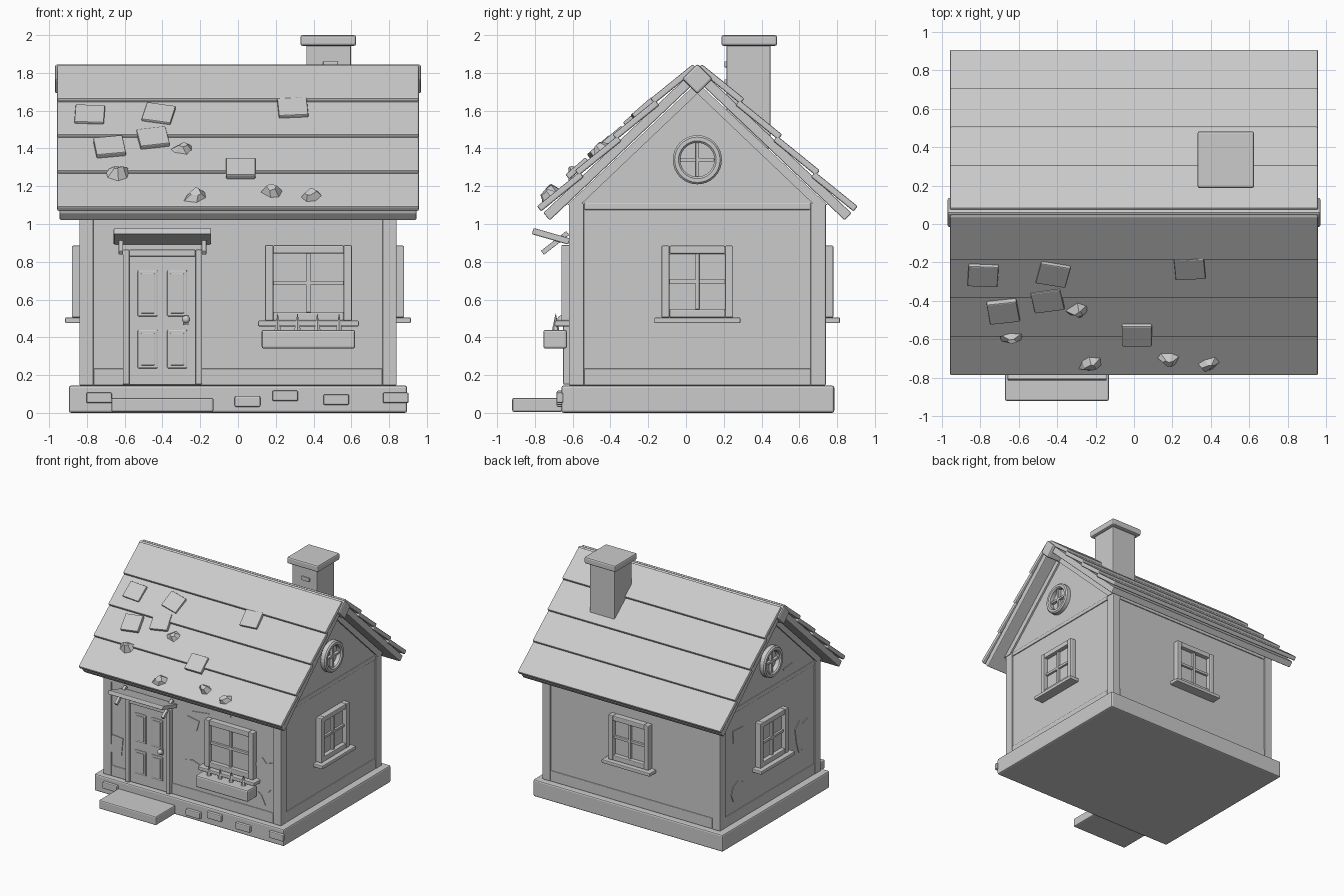
import bpy, bmesh, random
from math import radians, cos, sin, pi
from mathutils import Matrix

if "Cube" in bpy.data.objects:
    bpy.data.objects.remove(bpy.data.objects["Cube"])

random.seed(4)
I = Matrix.Identity(4)
T = lambda x, y, z: Matrix.Translation((x, y, z))
R = lambda a, ax: Matrix.Rotation(radians(a), 4, ax)
CY = 0.06                                   # house centre in y


def finish(name, bm, M=I, bevel=0.0, smooth=False):
    bm.transform(M)
    bmesh.ops.recalc_face_normals(bm, faces=bm.faces)
    me = bpy.data.meshes.new(name)
    bm.to_mesh(me)
    bm.free()
    ob = bpy.data.objects.new(name, me)
    bpy.context.collection.objects.link(ob)
    if smooth:
        me.shade_smooth()
    if bevel:
        m = ob.modifiers.new("Bevel", 'BEVEL')
        m.width, m.segments = bevel, 2
    return ob


def box(name, x, y, z, M=I, bevel=0.006):
    bm = bmesh.new()
    bmesh.ops.create_cube(bm, size=1)
    S = Matrix.Diagonal((x[1] - x[0], y[1] - y[0], z[1] - z[0], 1))
    bm.transform(T(sum(x) / 2, sum(y) / 2, sum(z) / 2) @ S)
    return finish(name, bm, M, bevel)


def prism(name, pts, d0, d1, M=I, bevel=0.0):
    """Outline in local x/z, extruded along y from d0 to d1."""
    bm = bmesh.new()
    f = bm.faces.new([bm.verts.new((u, d0, w)) for u, w in pts])
    r = bmesh.ops.extrude_face_region(bm, geom=[f])
    for v in r['geom']:
        if isinstance(v, bmesh.types.BMVert):
            v.co.y = d1
    return finish(name, bm, M, bevel)


def window(name, M, hw, hh, t, sill):
    """Square window; local -y points out of the wall."""
    for s in (-1, 1):
        a, b = sorted((s * hw, s * (hw - t)))
        box(name + "_jamb", (a, b), (-.05, .01), (-hh, hh), M)
        a, b = sorted((s * hh, s * (hh - t)))
        box(name + "_rail", (-hw + t, hw - t), (-.048, .01), (a, b), M)
    box(name + "_glass", (-hw + t, hw - t), (-.012, .01), (-hh + t, hh - t), M, 0)
    box(name + "_mullion", (-.011, .011), (-.032, 0), (-hh + t, hh - t), M, .003)
    box(name + "_crossbar", (-hw + t, hw - t), (-.03, 0), (-.011, .011), M, .003)
    box(name + "_sill", (-sill, sill), (-.085, .01), (-hh - .03, -hh), M)


# Base and doorstep
box("foundation", (-.895, .895), (-.66, .785), (0, .145), bevel=.012)
box("doorstep", (-.67, -.13), (-.92, -.655), (.005, .08), bevel=.01)
for x, z in ((-.735, .08), (.05, .06), (.25, .09), (.52, .07), (.835, .08)):
    box("foundation_brick", (x - .068, x + .068), (-.685, -.65), (z - .028, z + .028), bevel=.008)

# Walls with corner posts and trim
box("walls", (-.83, .83), (-.61, .73), (.14, 1.11), bevel=0)
for sx in (-1, 1):
    x = sorted((sx * .765, sx * .84))
    for y in ((-.62, -.54), (.66, .74)):
        box("corner_post", x, y, (.145, 1.11))
for z, n in (((.145, .235), "base_trim"), ((1.075, 1.112), "top_trim")):
    for sx in (-1, 1):
        box(n, sorted((sx * .82, sx * .838)), (-.54, .66), z)
    for y in ((-.618, -.6), (.72, .738)):
        box(n, (-.765, .765), y, z)

# Side walls: gable, slanted trim, round and square windows
prism("gable", [(-.67, 1.1), (.67, 1.1), (0, 1.75)], -.83, .83, T(0, CY, 0) @ R(90, 'Z'))
for side, ang in (("right", 90), ("left", 270)):
    P = T(0, CY, 0) @ R(ang, 'Z') @ T(0, -.83, 0)
    for s in (-1, 1):
        prism(side + "_gable_trim", [(s * .69, 1.1), (s * .62, 1.1), (0, 1.69), (0, 1.75)],
              -.015, .01, P)
    bm = bmesh.new()                         # ring swept from a small rounded section
    n, sec = 32, [(.09, 0), (.09, -.035), (.1, -.045), (.12, -.045), (.13, -.035), (.13, 0)]
    rings = [[bm.verts.new((r * cos(2 * pi * i / n), d, r * sin(2 * pi * i / n))) for r, d in sec]
             for i in range(n)]
    for i in range(n):
        for j in range(len(sec)):
            k = (j + 1) % len(sec)
            bm.faces.new((rings[i][j], rings[i][k], rings[(i + 1) % n][k], rings[(i + 1) % n][j]))
    finish(side + "_round_window", bm, P @ T(0, 0, 1.34))
    box(side + "_round_bar", (-.009, .009), (-.028, 0), (1.25, 1.43), P, .003)
    box(side + "_round_bar", (-.09, .09), (-.026, 0), (1.331, 1.349), P, .003)
    window(side + "_window", P @ T(0, 0, .695), .19, .19, .043, .228)
window("back_window", T(0, .73, .695) @ R(180, 'Z'), .19, .19, .043, .228)
window("front_window", T(.373, -.61, .688), .23, .2, .044, .267)

# Door with frame, four panels and knob
box("door", (-.58, -.22), (-.628, -.6), (.15, .83), bevel=.004)
for x in ((-.61, -.575), (-.225, -.19)):
    box("door_jamb", x, (-.65, -.6), (.15, .865))
box("door_head", (-.575, -.225), (-.65, -.6), (.828, .865))
for x in (-.478, -.322):
    for z in ((.235, .44), (.51, .755)):
        box("door_panel", (x - .053, x + .053), (-.637, -.62), z, bevel=.007)
        box("door_panel_field", (x - .036, x + .036), (-.642, -.62), (z[0] + .017, z[1] - .017), bevel=.004)
bm = bmesh.new()
bmesh.ops.create_uvsphere(bm, u_segments=16, v_segments=10, radius=.021)
finish("door_knob", bm, T(-.275, -.66, .495), smooth=True)
box("knob_plate", (-.288, -.262), (-.65, -.62), (.465, .515), bevel=.003)

# Awning and its struts
box("awning", (-.258, .258), (-.1, .1), (-.017, .017), T(-.4, -.715, .935) @ R(-16, 'X'))
for x in (-.62, -.18):
    box("awning_strut", (-.012, .012), (-.085, .085), (-.013, .013), T(x, -.693, .9) @ R(38, 'X'), .003)

# Planter with spiky plants
box("planter", (.125, .62), (-.755, -.63), (.34, .44), bevel=.012)
for x in (.21, .315, .42, .535):
    bm = bmesh.new()
    bmesh.ops.create_cone(bm, cap_ends=True, segments=6, radius1=.02, radius2=.001, depth=.09)
    finish("plant", bm, T(x, -.69, .48))

# Roof: deck, overlapping courses on both slopes, ridge beam
for side, S in (("front", I), ("back", T(0, 2 * CY, 0) @ R(180, 'Z'))):
    box(side + "_roof_deck", (-.945, .945), (0, 1.075), (0, .052), S @ T(0, -.72, 1.02) @ R(43.5, 'X'))
    for k in range(4):
        box(side + "_roof_course", (-.957, .957), (0, .29), (-.0175, .0175),
            S @ T(0, -.778 + .2 * k, 1.08 + .19 * k) @ R(39, 'X'), .008)
box("ridge_beam", (-.97, .97), (-.057, .057), (-.057, .057), T(0, CY, 1.768) @ R(45, 'X'), .012)

# Loose tiles and broken shards on the front slope
for x, y, z, a in ((-.785, -.265, 1.575, -3), (-.42, -.26, 1.58, -12), (.29, -.228, 1.612, 4),
                   (-.68, -.455, 1.408, 8), (-.45, -.395, 1.455, 10), (.015, -.575, 1.295, 0)):
    box("loose_tile", (-.078, .078), (-.07, .07), (-.016, .016), T(x, y, z) @ R(41, 'X') @ R(a, 'Z'), .006)
for x, y, z, a in ((-.64, -.595, 1.285, 0), (-.29, -.46, 1.405, 15), (-.225, -.735, 1.155, 5),
                   (.18, -.71, 1.178, -15), (.39, -.74, 1.15, 30)):
    bm = bmesh.new()
    bmesh.ops.create_cone(bm, cap_ends=True, segments=6, radius1=.068, radius2=.025, depth=.045)
    for v in bm.verts:
        v.co.y *= .75
        v.co.x += random.uniform(-.012, .012)
        v.co.y += random.uniform(-.012, .012)
        v.co.z += random.uniform(-.008, .008)
    finish("tile_shard", bm, T(x, y, z) @ R(41, 'X') @ R(a, 'Z'))

# Chimney
box("chimney", (.362, .598), (.215, .447), (1.4, 1.96), bevel=.006)
box("chimney_cap", (.33, .625), (.187, .482), (1.943, 2.0), bevel=.012)
for x, z in ((.49, 1.845), (.43, 1.75), (.53, 1.67)):
    box("chimney_brick", (x - .04, x + .04), (.203, .23), (z - .016, z + .016), bevel=.005)

# Peeling plaster patches
F, L = T(0, -.61, 0), T(-.83, 0, 0) @ R(270, 'Z')
blob = [(-.12, .4), (-.07, .47), (0, .485), (.07, .46), (.11, .43), (.08, .36), (.09, .3), (.01, .32), (-.1, .36)]
rip = [(.6, .62), (.66, .68), (.7, .64), (.76, .66), (.76, .45), (.72, .4), (.68, .43), (.65, .41), (.62, .5)]
for M, pts in ((F, [(-.05, .85), (.065, .83), (.04, .74), (-.075, .76)]),
               (F, [(-.76, .5), (-.655, .49), (-.67, .34), (-.77, .35)]),
               (F, blob), (F, rip), (F, [(.05, 1.02), (.23, 1.01), (.36, .98), (.36, .94), (.3, .95)]),
               (F, [(0, .9), (.16, .92), (.16, .905), (.01, .885)]),
               (F, [(.62, .38), (.65, .36), (.69, .28), (.67, .3)]),
               (F, [(-.77, 1.02), (-.64, 1.02), (-.66, .97), (-.77, .945)]),
               (L, [(-.56, .93), (-.42, .92), (-.43, .81), (-.55, .82)]),
               (L, [(-.49 + .09 * cos(i * pi / 4), .39 + .09 * sin(i * pi / 4)) for i in range(8)]),
               (L, [(u - .32, w) for u, w in rip]),
               (L, [(.12, 1.2), (.24, 1.21), (.24, 1.195), (.13, 1.185)])):
    prism("plaster_patch", pts, -.006, .005, M)
